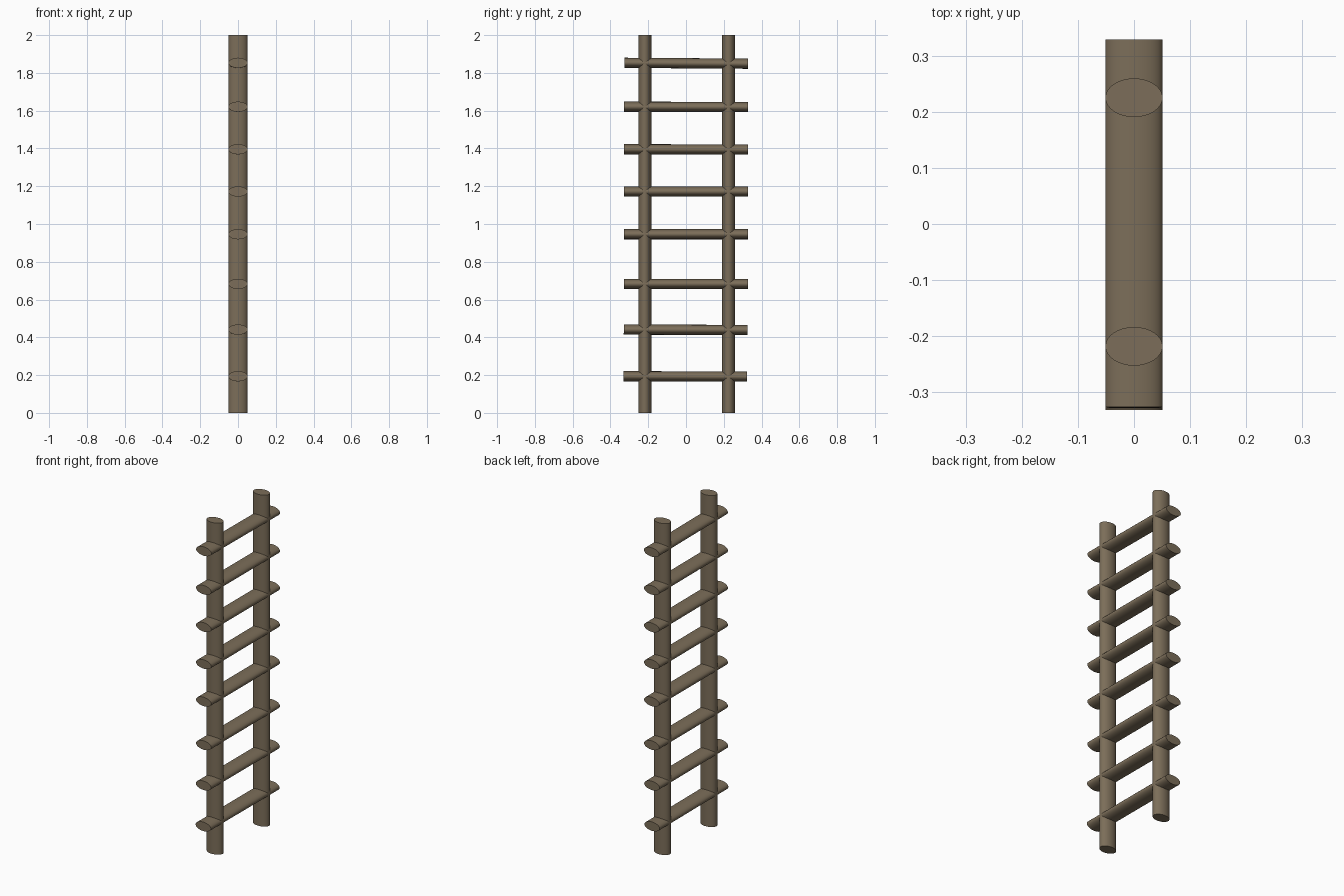
import bpy
import math

if "Cube" in bpy.data.objects:
    bpy.data.objects.remove(bpy.data.objects["Cube"])

wood = bpy.data.materials.new("weathered wood")
wood.diffuse_color = (0.2, 0.155, 0.1, 1)
wood.use_nodes = True
wood.node_tree.nodes["Principled BSDF"].inputs["Base Color"].default_value = wood.diffuse_color


def pole(name, length, loc, rot_x, half_x, half_cross):
    """Oval pole, smooth sides and flat ends."""
    bpy.ops.mesh.primitive_cylinder_add(vertices=32, radius=1, depth=length,
                                        location=loc, rotation=(rot_x, 0, 0))
    ob = bpy.context.object
    ob.name = name
    ob.scale = (half_x, half_cross, 1)
    bpy.ops.object.transform_apply(location=False, rotation=False, scale=True)
    bpy.ops.object.shade_smooth_by_angle(angle=math.radians(40))
    ob.data.materials.append(wood)


# Two upright rails
for side, y in (("left", -0.218), ("right", 0.225)):
    pole(f"{side}_rail", 2.0, (0, y, 1.0), 0, 0.051, 0.0345)

# Eight rungs: height, slight hand-made tilt in degrees, y shift
rungs = [(0.193, -0.2, -0.004), (0.44, -0.2, -0.002), (0.683, 0, 0),
         (0.946, 0, 0), (1.172, 0, 0), (1.395, -0.15, 0),
         (1.62, -0.15, 0), (1.851, -0.4, 0.001)]
for i, (z, tilt, y) in enumerate(rungs):
    pole(f"rung_{i + 1}", 0.655, (0, y, z), math.radians(90 + tilt), 0.051, 0.027)
